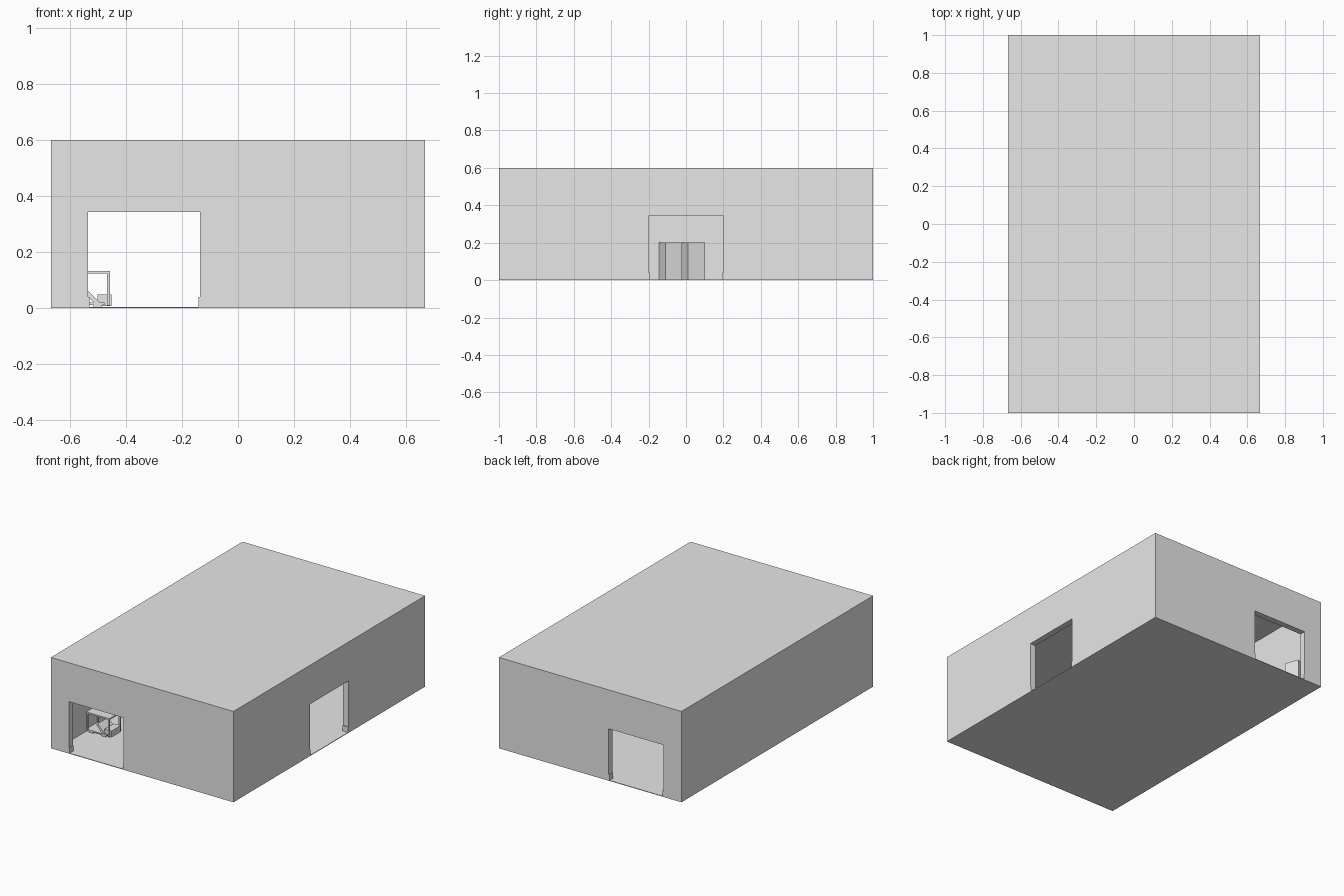
import bpy
import bmesh
from math import radians
from mathutils import Matrix, Vector

if "Cube" in bpy.data.objects:
    bpy.data.objects.remove(bpy.data.objects["Cube"])

grey = bpy.data.materials.new("plain grey")
grey.use_nodes = True
grey.diffuse_color = (0.8, 0.8, 0.8, 1)
grey.node_tree.nodes["Principled BSDF"].inputs["Base Color"].default_value = (0.8, 0.8, 0.8, 1)


def box(name, low, high, turn=0, axis="Z"):
    """Box between two corners, turned about its own centre."""
    low, high = Vector(low), Vector(high)
    bm = bmesh.new()
    bmesh.ops.create_cube(bm, size=1, matrix=Matrix.Diagonal((*(high - low), 1)))
    bmesh.ops.rotate(bm, verts=bm.verts, matrix=Matrix.Rotation(radians(turn), 3, axis))
    mesh = bpy.data.meshes.new(name)
    bm.to_mesh(mesh)
    bm.free()
    mesh.materials.append(grey)
    obj = bpy.data.objects.new(name, mesh)
    obj.location = (low + high) / 2
    bpy.context.collection.objects.link(obj)
    return obj


def cut(target, cutter):
    """Subtract the cutter and throw it away."""
    cutter.hide_render = True
    mod = target.modifiers.new("cut", "BOOLEAN")
    mod.operation = "DIFFERENCE"
    mod.solver = "EXACT"
    mod.object = cutter
    bpy.context.view_layer.objects.active = target
    bpy.ops.object.modifier_apply(modifier=mod.name)
    bpy.data.objects.remove(cutter)


# Hollow hall with a floor, a flat roof and three doorways
W, L, H = 0.667, 1.0, 0.6
WALL, FLOOR, DOOR_H = 0.04, 0.004, 0.343
DOOR_L, DOOR_R = -0.535, -0.135
hall = box("hall_shell", (-W, -L, 0), (W, L, H))
cut(hall, box("room_cutter", (-W + WALL, -L + WALL, FLOOR), (W - WALL, L - WALL, H - WALL)))
cut(hall, box("through_doors_cutter", (DOOR_L, -L - 0.1, FLOOR), (DOOR_R, L + 0.1, DOOR_H)))
cut(hall, box("side_door_cutter", (0.5, -0.2, FLOOR), (W + 0.1, 0.2, DOOR_H)))

# Low guards at the foot of every door jamb
G, GH = 0.005, 0.04
for side, y in (("front", -L), ("back", L - WALL)):
    box(side + "_guard_right", (DOOR_L, y, FLOOR), (DOOR_L + G, y + WALL, GH))
    box(side + "_guard_left", (DOOR_R - G, y, FLOOR), (DOOR_R, y + WALL, GH))
box("side_guard_front", (W - WALL, -0.2, FLOOR), (W, -0.2 + G, GH))
box("side_guard_back", (W - WALL, 0.2 - G, FLOOR), (W, 0.2, GH))

# Tall crates, slightly turned, along the right wall
for i, y in enumerate((-0.082, 0.04, 0.84)):
    box(f"crate_{i + 1}", (-0.61, y - 0.048, FLOOR), (-0.515 - 0.0, y + 0.048, 0.2), 20).location.x = -0.595

# Small canopied cart parked beside the front doorway
X0, X1, Y0, Y1, TOP = -0.625, -0.457, -0.69, -0.57, 0.133
box("cart_canopy", (X0, Y0, TOP - 0.01), (X1, Y1, TOP))
for x in (X0, X1 - 0.009):
    for y in (Y0, Y1 - 0.009):
        box("cart_post", (x, y, 0.01), (x + 0.009, y + 0.009, TOP - 0.01))
box("cart_deck", (X0, Y0, 0.012), (-0.475, Y1, 0.02))
box("cart_nose", (-0.5, Y0 + 0.012, 0.008), (-0.45, Y1 - 0.012, 0.048))
box("cart_sloped_seat", (-0.565, Y0 + 0.005, 0.03), (-0.475, Y1 - 0.005, 0.045), 45, "Y")
for x in (-0.605, -0.515):
    box("cart_skid", (x, Y0, FLOOR), (x + 0.03, Y1, 0.012))
